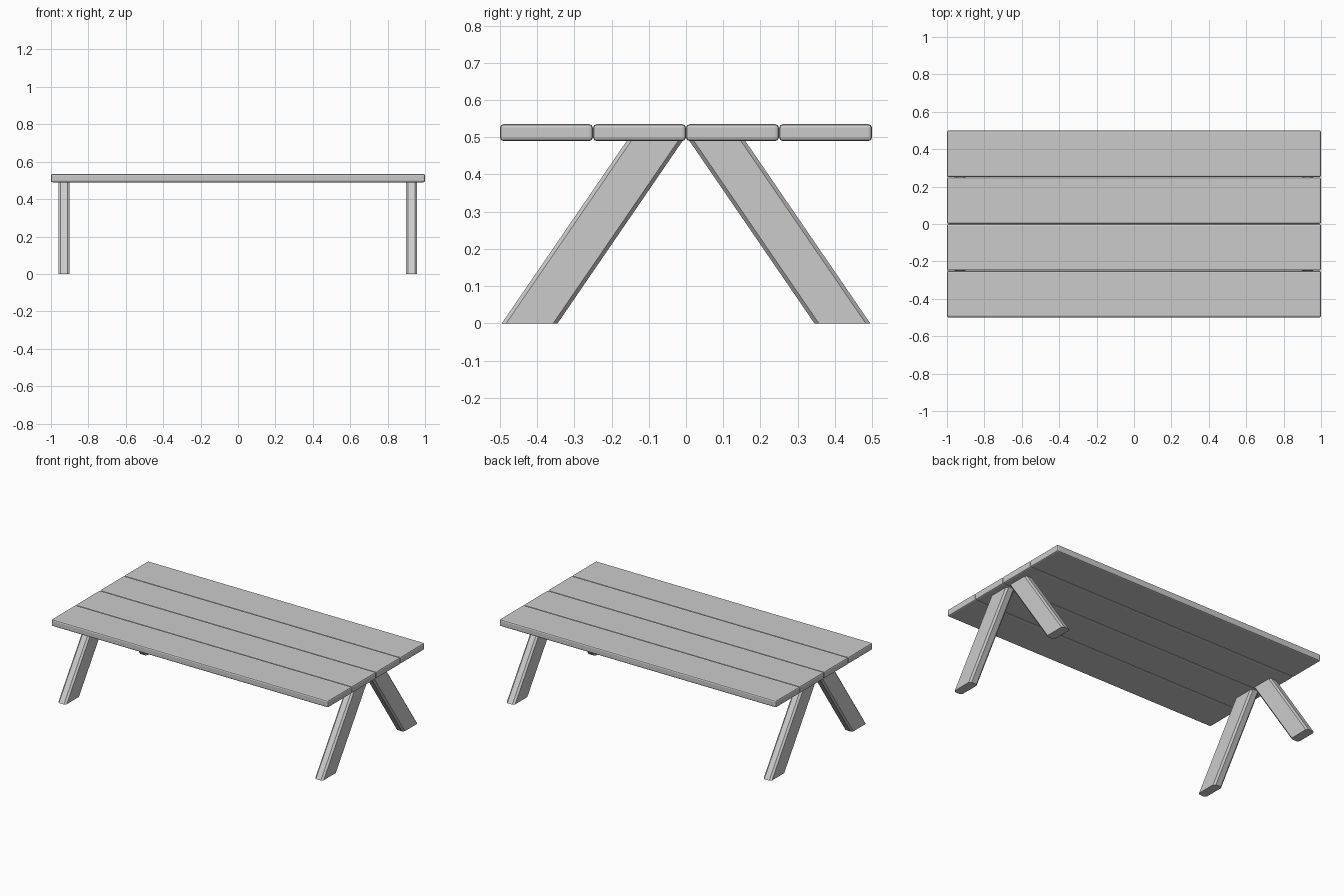
import bpy, bmesh

if "Cube" in bpy.data.objects:
    bpy.data.objects.remove(bpy.data.objects["Cube"])

def finish(bm, name):
    bmesh.ops.recalc_face_normals(bm, faces=bm.faces)
    me = bpy.data.meshes.new(name)
    bm.to_mesh(me)
    bm.free()
    ob = bpy.data.objects.new(name, me)
    bpy.context.collection.objects.link(ob)
    return ob

# tabletop planks with softened edges
TOP, UNDER, WIDTH = 0.535, 0.49, 0.249
for i in range(4):
    bm = bmesh.new()
    bmesh.ops.create_cube(bm, size=1)
    y = -0.375 + 0.25 * i
    for v in bm.verts:
        v.co = (v.co.x * 2, y + v.co.y * WIDTH,
                (TOP + UNDER) / 2 + v.co.z * (TOP - UNDER))
    bmesh.ops.bevel(bm, geom=bm.edges[:], offset=0.009, segments=2,
                    profile=0.5, affect='EDGES')
    finish(bm, f"plank_{i + 1}")

# slanted legs: chamfered section lofted from the ground to the planks
def leg(name, x, side):
    bm = bmesh.new()
    hx, hy, c = 0.03, 0.075, 0.012
    section = [(hx, hy - c), (hx - c, hy), (c - hx, hy), (-hx, hy - c),
               (-hx, c - hy), (c - hx, -hy), (hx - c, -hy), (hx, c - hy)]
    low, high = [[bm.verts.new((x + px, side * cy + py, z)) for px, py in section]
                 for cy, z in ((0.42, 0.0), (0.083, UNDER + 0.002))]
    for k in range(8):
        j = (k + 1) % 8
        bm.faces.new((low[k], low[j], high[j], high[k]))
    bm.faces.new(low)
    bm.faces.new(high)
    finish(bm, name)

for xn, x in (("left", -0.93), ("right", 0.927)):
    for yn, s in (("front", -1), ("back", 1)):
        leg(f"{yn}_{xn}_leg", x, s)
